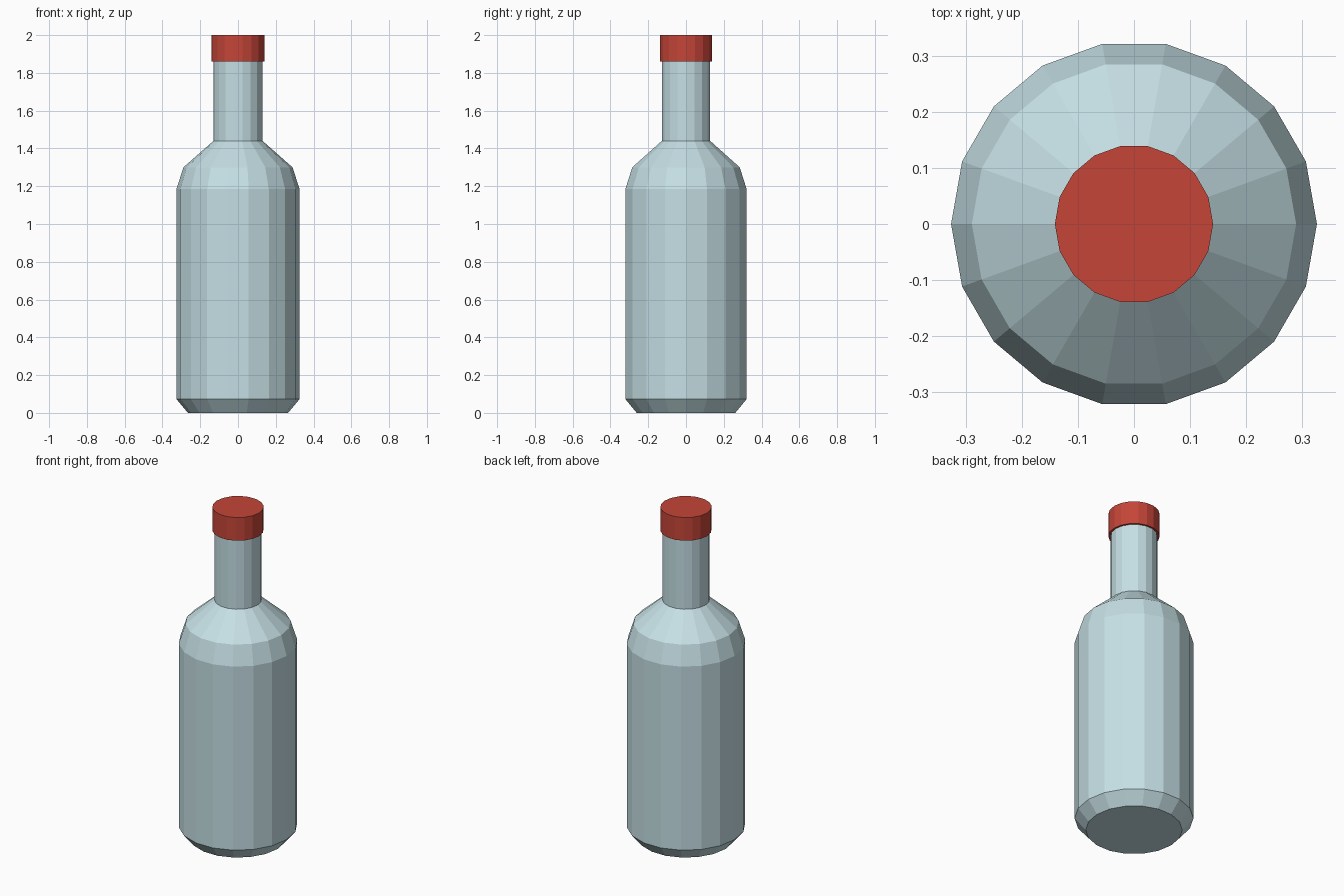
import bpy, bmesh
from math import cos, sin, tau

if "Cube" in bpy.data.objects:
    bpy.data.objects.remove(bpy.data.objects["Cube"])

SIDES = 18


def lathe(name, profile, color):
    """Revolve (radius, z) points into a closed, flat-faced solid."""
    bm = bmesh.new()
    rings = [[bm.verts.new((r * cos(tau * i / SIDES), r * sin(tau * i / SIDES), z))
              for i in range(SIDES)] for r, z in profile]
    for low, high in zip(rings, rings[1:]):
        for i in range(SIDES):
            j = (i + 1) % SIDES
            bm.faces.new((low[i], low[j], high[j], high[i]))
    bm.faces.new(rings[0][::-1])
    bm.faces.new(rings[-1])
    mesh = bpy.data.meshes.new(name)
    bm.to_mesh(mesh)
    bm.free()
    mat = bpy.data.materials.new(name + "_material")
    mat.diffuse_color = (*color, 1)
    mat.use_nodes = True
    mat.node_tree.nodes["Principled BSDF"].inputs["Base Color"].default_value = mat.diffuse_color
    mesh.materials.append(mat)
    obj = bpy.data.objects.new(name, mesh)
    bpy.context.collection.objects.link(obj)
    return obj


# Glass body: chamfered base, straight wall, two-step shoulder, neck
lathe("bottle_body", [(0.265, 0), (0.326, 0.073), (0.326, 1.184), (0.289, 1.30),
                      (0.13, 1.44), (0.13, 1.86)], (0.56, 0.74, 0.78))

# Red cap, slightly wider than the neck
lathe("bottle_cap", [(0.141, 1.86), (0.141, 2.0)], (0.56, 0.06, 0.04))
